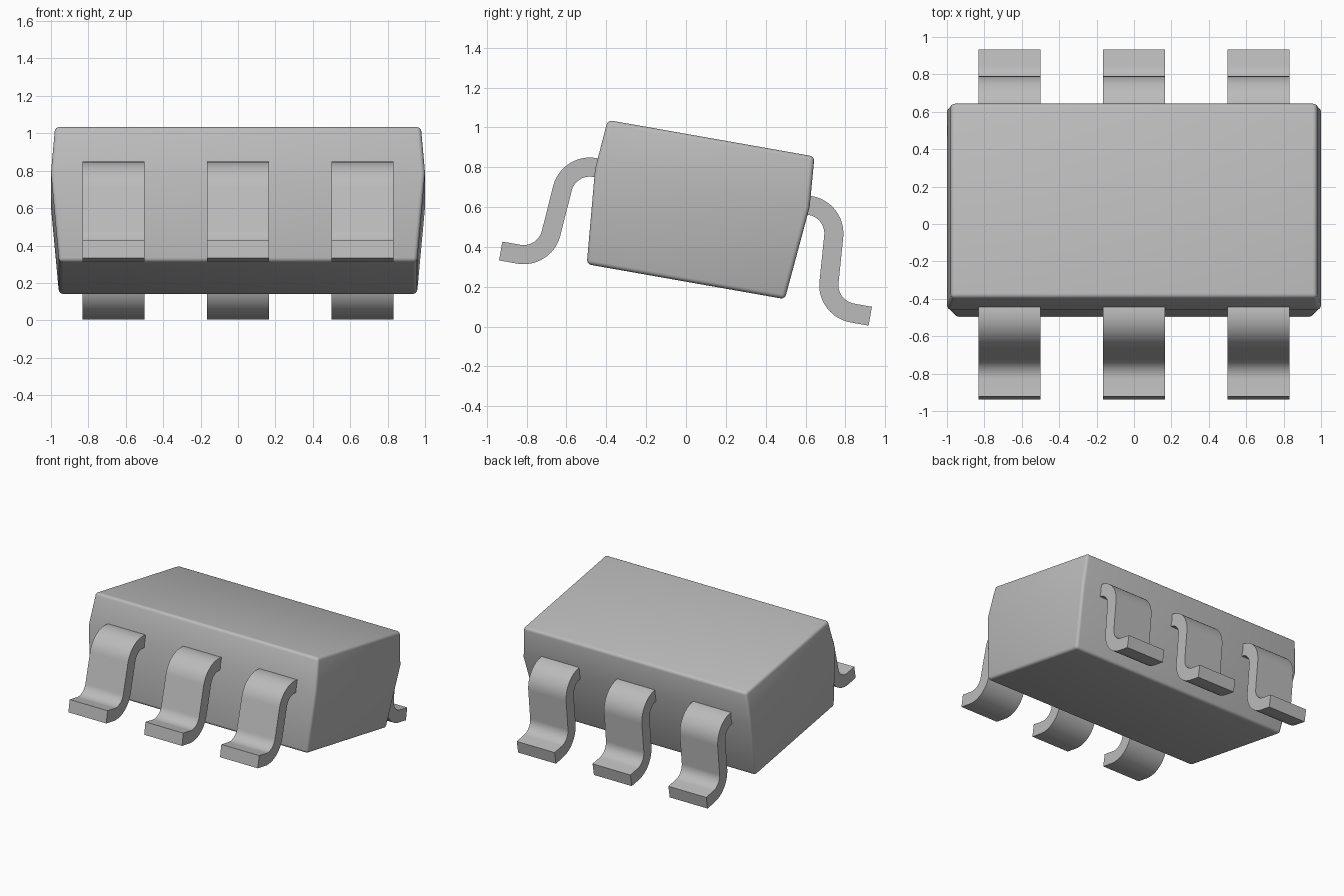
import bpy, bmesh, math
from mathutils import Matrix, Vector

cube = bpy.data.objects.get("Cube")
if cube:
    bpy.data.objects.remove(cube, do_unlink=True)

# The whole package leans backwards about the x axis
TILT = Matrix.Rotation(math.radians(-10), 4, 'X') @ Matrix.Translation((0, -0.04, 0))

grey = bpy.data.materials.new("plain_grey")
grey.use_nodes = True
GREY = (0.5, 0.5, 0.5, 1)
grey.diffuse_color = GREY
grey.node_tree.nodes["Principled BSDF"].inputs["Base Color"].default_value = GREY


def finish(bm, name, angle):
    bmesh.ops.recalc_face_normals(bm, faces=bm.faces)
    bm.transform(TILT)
    mesh = bpy.data.meshes.new(name)
    bm.to_mesh(mesh)
    bm.free()
    obj = bpy.data.objects.new(name, mesh)
    bpy.context.collection.objects.link(obj)
    mesh.materials.append(grey)
    bpy.ops.object.select_all(action='DESELECT')
    obj.select_set(True)
    bpy.context.view_layer.objects.active = obj
    bpy.ops.object.shade_smooth_by_angle(angle=math.radians(angle))
    return obj


# Body: three stacked rectangles, widest at the parting line
bm = bmesh.new()
rings = []
for hx, hy, z in ((0.957, 0.505, 0.222), (1.0, 0.547, 0.70), (0.978, 0.527, 0.953)):
    rings.append([bm.verts.new((sx * hx, sy * hy, z))
                  for sx, sy in ((-1, -1), (1, -1), (1, 1), (-1, 1))])
for low, high in zip(rings, rings[1:]):
    for i in range(4):
        j = (i + 1) % 4
        bm.faces.new((low[i], low[j], high[j], high[i]))
bm.faces.new(rings[0][::-1])
bm.faces.new(rings[-1])
parting = set(rings[1])
rounded = [e for e in bm.edges if not set(e.verts) <= parting]
bmesh.ops.bevel(bm, geom=rounded, offset=0.022, segments=4, profile=0.5,
                affect='EDGES', clamp_overlap=True)
finish(bm, "body", 30)


# Leads: gull-wing strip, offset both ways from an S-shaped centre line
def lead_outline(half=0.048, steps=12, lean=math.radians(5)):
    upper, lower, r = Vector((0.55, 0.565)), Vector((0.85, 0.354)), 0.142
    sweep = math.pi / 2 - lean
    path = [(Vector((0.50, 0.707)), Vector((0, 1)))]
    for i in range(steps + 1):
        a = math.pi / 2 - sweep * i / steps
        n = Vector((math.cos(a), math.sin(a)))
        path.append((upper + n * r, n))
    for i in range(steps + 1):
        a = lean + sweep * i / steps
        n = Vector((math.cos(a), math.sin(a)))
        path.append((lower - n * r, n))
    path.append((Vector((0.942, 0.212)), Vector((0, 1))))
    return [p + n * half for p, n in path], [p - n * half for p, n in path]


def make_lead(name, x, side, half_width=0.166):
    bm = bmesh.new()
    top, bottom = lead_outline()
    caps = []
    for sx in (-1, 1):
        caps.append([bm.verts.new((x + sx * half_width, side * p.x, p.y))
                     for p in top + bottom[::-1]])
    a, b = caps
    n = len(a)
    for i in range(n):
        j = (i + 1) % n
        bm.faces.new((a[i], a[j], b[j], b[i]))
    # Side walls as quads between the upper and lower lines
    for cap in caps:
        for i in range(n // 2 - 1):
            bm.faces.new((cap[i], cap[i + 1], cap[n - 2 - i], cap[n - 1 - i]))
    finish(bm, name, 35)


for side, row in ((-1, "front"), (1, "back")):
    for x, place in ((-0.665, "right"), (0, "middle"), (0.665, "left")):
        make_lead(f"{row}_{place}_lead", x, side)
